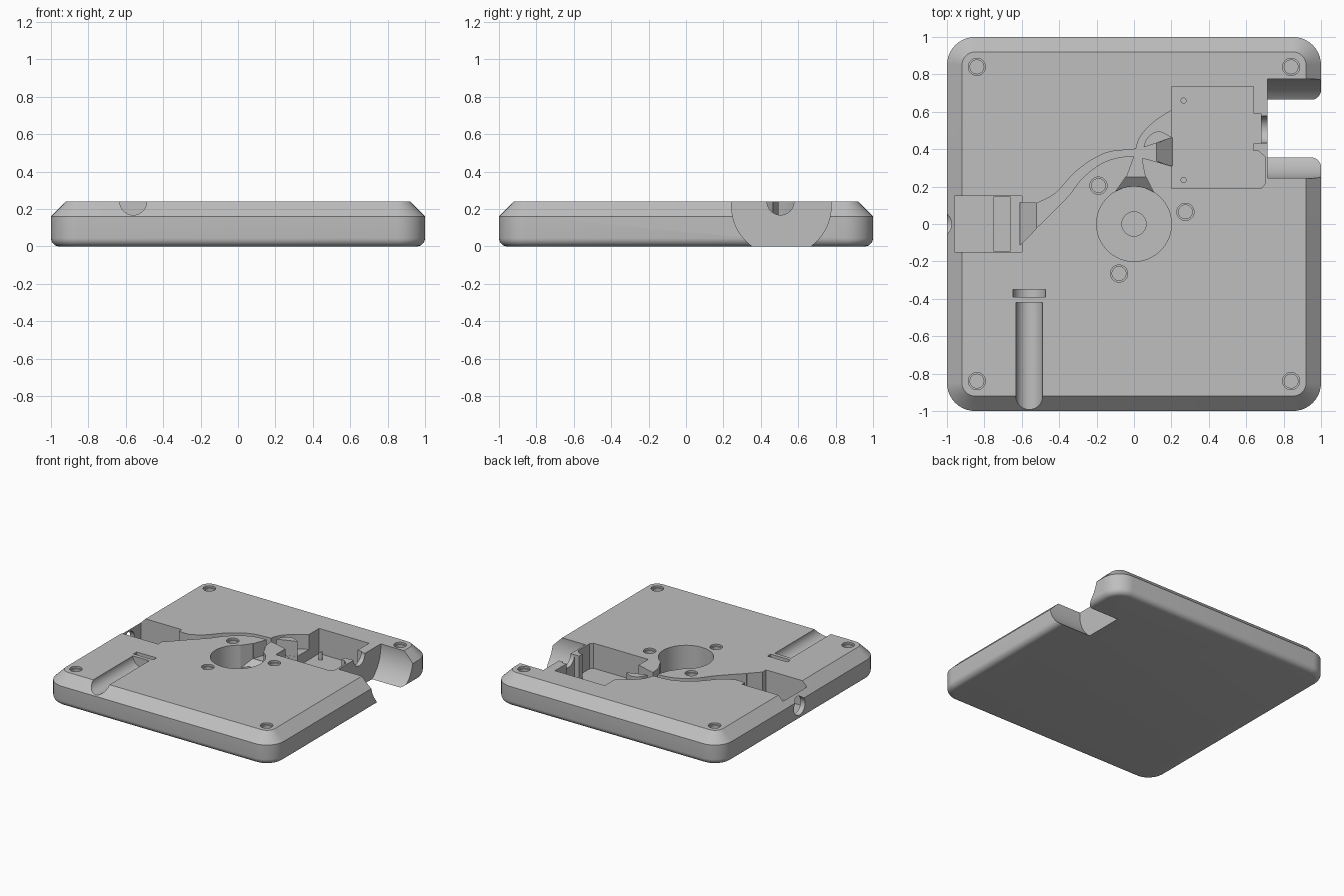
import bpy, bmesh
from math import cos, sin, pi
from mathutils import Vector, Matrix

if "Cube" in bpy.data.objects:
    bpy.data.objects.remove(bpy.data.objects["Cube"])

TOP, FLOOR, GROOVE, ABOVE = 0.24, 0.04, 0.12, 0.4

grey = bpy.data.materials.new("plain grey")
grey.use_nodes = True
grey.diffuse_color = (0.52, 0.52, 0.52, 1)
grey.node_tree.nodes["Principled BSDF"].inputs["Base Color"].default_value = (0.52, 0.52, 0.52, 1)


def make_object(name, bm):
    bmesh.ops.recalc_face_normals(bm, faces=bm.faces[:])
    mesh = bpy.data.meshes.new(name)
    bm.to_mesh(mesh)
    bm.free()
    mesh.materials.append(grey)
    obj = bpy.data.objects.new(name, mesh)
    bpy.context.scene.collection.objects.link(obj)
    return obj


def loft(name, rings):
    bm = bmesh.new()
    loops = [[bm.verts.new(p) for p in ring] for ring in rings]
    n = len(loops[0])
    for a, b in zip(loops, loops[1:]):
        for i in range(n):
            j = (i + 1) % n
            bm.faces.new((a[i], a[j], b[j], b[i]))
    bm.faces.new(loops[0])
    bm.faces.new(loops[-1])
    return make_object(name, bm)


def rounded_square(half, radius, z, steps=10):
    c = half - radius
    ring = []
    for k, (sx, sy) in enumerate([(1, 1), (-1, 1), (-1, -1), (1, -1)]):
        for i in range(steps + 1):
            t = (k + i / steps) * pi / 2
            ring.append((sx * c + radius * cos(t), sy * c + radius * sin(t), z))
    return ring


def prism(name, outline, floor):
    """Upright cutter; floor is a height or a function of x and y."""
    low = [(x, y, floor(x, y) if callable(floor) else floor) for x, y in outline]
    return loft(name, [low, [(x, y, ABOVE) for x, y in outline]])


def box(name, x0, x1, y0, y1, floor):
    return prism(name, [(x0, y0), (x1, y0), (x1, y1), (x0, y1)], floor)


def rod(name, start, end, radius, sides=48):
    a, b = Vector(start), Vector(end)
    bm = bmesh.new()
    turn = (b - a).to_track_quat('Z', 'Y').to_matrix().to_4x4()
    bmesh.ops.create_cone(bm, cap_ends=True, segments=sides, radius1=radius, radius2=radius,
                          depth=(b - a).length, matrix=Matrix.Translation((a + b) / 2) @ turn)
    return make_object(name, bm)


def smooth(points, steps=6):
    """Catmull-Rom curve through the points."""
    p = [Vector(q) for q in points]
    p = [2 * p[0] - p[1]] + p + [2 * p[-1] - p[-2]]
    out = []
    for a, b, c, d in zip(p, p[1:], p[2:], p[3:]):
        for i in range(steps):
            t = i / steps
            out.append(0.5 * (2 * b + (c - a) * t + (2 * a - 5 * b + 4 * c - d) * t * t
                              + (3 * b - a - 3 * c + d) * t ** 3))
    return [tuple(v) for v in out] + [tuple(p[-2])]


def channel(name, side_a, side_b, floor):
    return prism(name, smooth(side_a) + smooth(side_b)[::-1], floor)


# Base plate: rounded bottom edge, upright sides, chamfered top
f = 0.045
rings = [rounded_square(1 - f + f * sin(t), 0.15 - f + f * sin(t), f - f * cos(t))
         for t in [i * pi / 12 for i in range(7)]]
rings += [rounded_square(1, 0.15, 0.16), rounded_square(0.92, 0.07, TOP)]
plate = loft("base_plate", rings)

cutters = []

# Round notch open through the side, and the half-round passage into the pocket
cutters.append(rod("notch_cutter", (0.715, 0.51, 0.216), (1.1, 0.51, 0.216), 0.266, 96))
cutters.append(rod("passage_cutter", (0.66, 0.505, TOP), (0.8, 0.505, TOP), 0.072))

# Board pocket
cutters.append(prism("board_pocket_cutter", [
    (0.2, 0.19), (0.68, 0.19), (0.7, 0.215), (0.7, 0.36), (0.665, 0.39), (0.64, 0.39),
    (0.64, 0.43), (0.68, 0.43), (0.68, 0.59), (0.64, 0.59), (0.64, 0.735), (0.2, 0.735)], FLOOR))

# Side pocket with its slot and cable hole
cutters.append(box("side_pocket_cutter", -0.96, -0.6, -0.15, 0.15, FLOOR))
cutters.append(box("slot_cutter", -0.75, -0.66, -0.145, 0.145, 0.025))
cutters.append(rod("cable_hole_cutter", (-1.1, 0, 0.115), (-0.9, 0, 0.115), 0.07))

# Round well with a shallow centre recess
cutters.append(rod("well_cutter", (0, 0, FLOOR), (0, 0, ABOVE), 0.2, 96))
cutters.append(rod("well_recess_cutter", (0, 0, 0.03), (0, 0, 0.1), 0.065))

# Cable channels linking the pockets and the well
cutters.append(channel(
    "long_channel_cutter",
    [(-0.52, 0.11), (-0.42, 0.165), (-0.3, 0.29), (-0.15, 0.38), (0.03, 0.405), (0.21, 0.465)],
    [(-0.52, -0.02), (-0.36, 0.14), (-0.27, 0.25), (-0.15, 0.335), (0, 0.36), (0.21, 0.307)],
    GROOVE))
cutters.append(channel(
    "short_channel_cutter",
    [(0.21, 0.615), (0.1, 0.54), (0.03, 0.46), (0, 0.36), (-0.04, 0.25)],
    [(0.21, 0.46), (0.13, 0.495), (0.065, 0.45), (0.045, 0.35), (0.06, 0.25)],
    GROOVE + 0.002))

# Sloped ends of the channels
cutters.append(prism("left_ramp_cutter",
                     [(-0.61, -0.115), (-0.52, -0.022), (-0.52, 0.112), (-0.61, 0.114)],
                     lambda x, y: GROOVE + x + 0.52))
cutters.append(prism("right_ramp_cutter",
                     [(0.12, 0.336), (0.205, 0.31), (0.205, 0.462), (0.12, 0.432)],
                     lambda x, y: GROOVE - x + 0.12))
cutters.append(prism("well_ramp_cutter",
                     [(-0.045, 0.25), (-0.115, 0.15), (0.115, 0.15), (0.065, 0.25)],
                     lambda x, y: GROOVE + 0.8 * (y - 0.25)))

# Half-round trough at the front, with a wider collar slot behind it
cutters.append(rod("trough_cutter", (-0.56, -1.1, TOP), (-0.56, -0.42, TOP), 0.072))
cutters.append(rod("collar_cutter", (-0.56, -0.39, TOP), (-0.56, -0.35, TOP), 0.088))

# Stepped screw holes
spots = [(sx * 0.84, sy * 0.84) for sx in (-1, 1) for sy in (-1, 1)]
spots += [(-0.19, 0.205), (0.275, 0.065), (-0.08, -0.265)]
for x, y in spots:
    cutters.append(rod("screw_rim_cutter", (x, y, 0.225), (x, y, ABOVE), 0.046, 32))
    cutters.append(rod("screw_hole_cutter", (x, y, 0.1), (x, y, 0.3), 0.037, 32))

# Cut everything out of the plate
bpy.context.view_layer.objects.active = plate
for cutter in cutters:
    cut = plate.modifiers.new("cut", 'BOOLEAN')
    cut.operation, cut.solver, cut.object = 'DIFFERENCE', 'EXACT', cutter
    bpy.ops.object.modifier_apply(modifier=cut.name)
    bpy.data.objects.remove(cutter)

# Locating pins in the board pocket
pins = [rod("locating_pin", (0.265, y, FLOOR - 0.01), (0.265, y, 0.1), 0.016, 20)
        for y in (0.235, 0.66)]

bpy.ops.object.select_all(action='DESELECT')
for obj in [plate] + pins:
    obj.select_set(True)
bpy.ops.object.shade_smooth_by_angle(angle=pi / 7)
